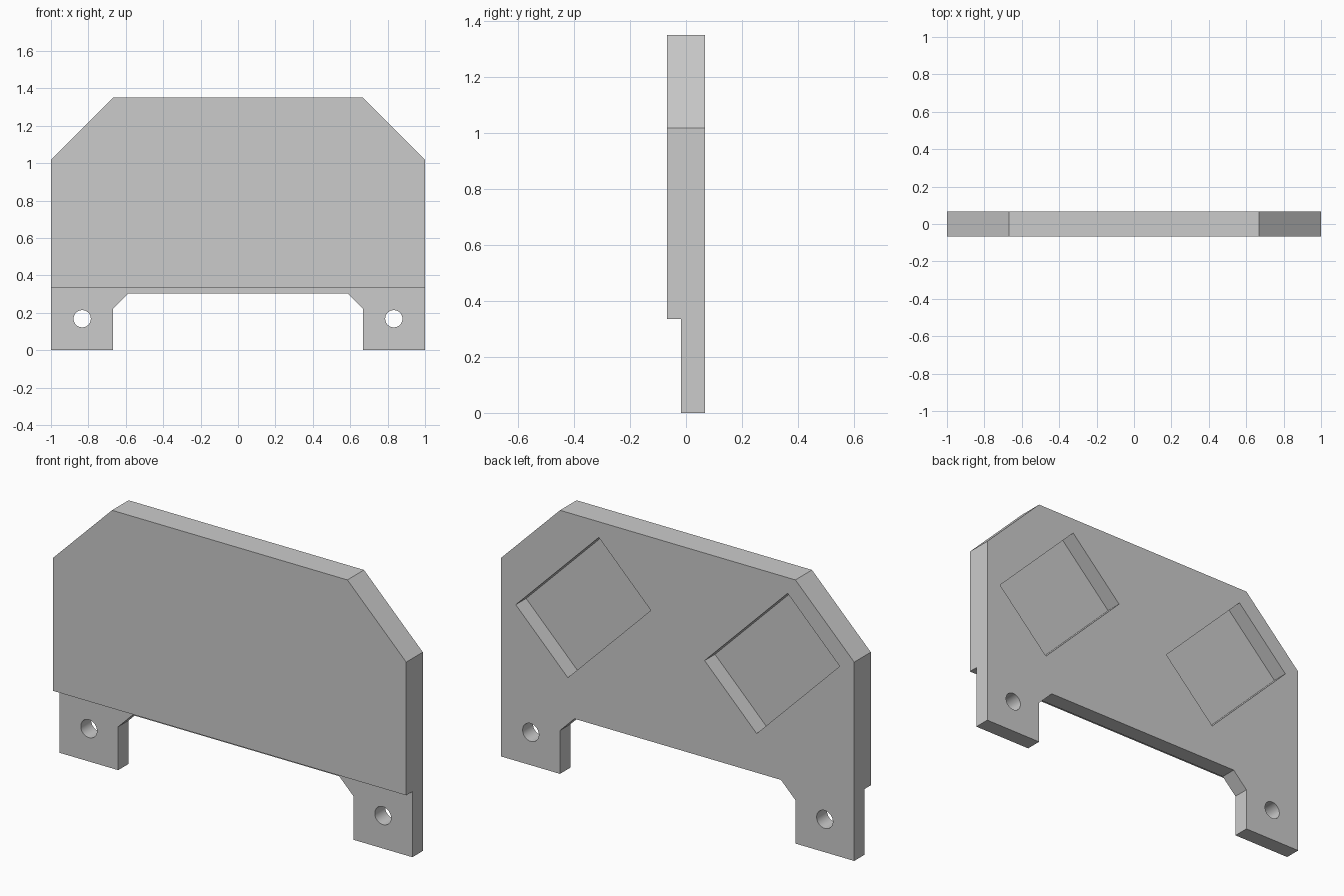
import bpy, bmesh, math
from mathutils import Matrix, Vector

if "Cube" in bpy.data.objects:
    bpy.data.objects.remove(bpy.data.objects["Cube"], do_unlink=True)

FRONT, STEP, BACK = -0.067, -0.017, 0.067

grey = bpy.data.materials.new("plain grey")
grey.use_nodes = True
grey.diffuse_color = (0.6, 0.6, 0.6, 1)
grey.node_tree.nodes["Principled BSDF"].inputs["Base Color"].default_value = (0.6, 0.6, 0.6, 1)


def add_object(name, bm):
    bmesh.ops.recalc_face_normals(bm, faces=bm.faces)
    mesh = bpy.data.meshes.new(name)
    bm.to_mesh(mesh)
    bm.free()
    mesh.materials.append(grey)
    obj = bpy.data.objects.new(name, mesh)
    bpy.context.collection.objects.link(obj)
    return obj


def box(name, centre, size, tilt=0):
    bm = bmesh.new()
    place = (Matrix.Translation(centre) @ Matrix.Rotation(tilt, 4, 'Y')
             @ Matrix.Diagonal((*size, 1)))
    bmesh.ops.create_cube(bm, size=1, matrix=place)
    return add_object(name, bm)


def hole(name, x, z, radius):
    bm = bmesh.new()
    place = Matrix.Translation((x, 0, z)) @ Matrix.Rotation(math.pi / 2, 4, 'X')
    bmesh.ops.create_cone(bm, cap_ends=True, segments=48, radius1=radius,
                          radius2=radius, depth=1, matrix=place)
    return add_object(name, bm)


# Plate: mirrored outline with chamfered shoulders and two feet, extruded in depth
half = [(0.667, 1.35), (1, 1.018), (1, 0), (0.667, 0), (0.667, 0.222), (0.585, 0.304)]
outline = half + [(-x, z) for x, z in reversed(half)]
bm = bmesh.new()
face = bm.faces.new([bm.verts.new((x, FRONT, z)) for x, z in outline])
extruded = bmesh.ops.extrude_face_region(bm, geom=[face])
bmesh.ops.translate(bm, vec=Vector((0, BACK - FRONT, 0)),
                    verts=[v for v in extruded["geom"] if isinstance(v, bmesh.types.BMVert)])
plate = add_object("plate", bm)

# Cutters: front step, tilted rear pockets and mounting holes
cutters = [box("step_cutter", (0, STEP - 0.25, 0.036), (3, 0.5, 0.6))]
for side, sx in (("left", 1), ("right", -1)):
    cutters.append(box(side + "_pocket_cutter", (sx * 0.535, STEP + 0.25, 0.887),
                       (0.665, 0.5, 0.417), math.pi / 4))
    cutters.append(hole(side + "_hole_cutter", sx * 0.833, 0.168, 0.046))

bpy.context.view_layer.objects.active = plate
plate.select_set(True)
for cutter in cutters:
    cutter.hide_render = True
    mod = plate.modifiers.new(cutter.name, 'BOOLEAN')
    mod.operation = 'DIFFERENCE'
    mod.solver = 'EXACT'
    mod.object = cutter
    bpy.ops.object.modifier_apply(modifier=mod.name)
    bpy.data.objects.remove(cutter, do_unlink=True)

# Smooth hole walls, crisp plate edges
bpy.ops.object.shade_smooth_by_angle(angle=math.radians(30))
